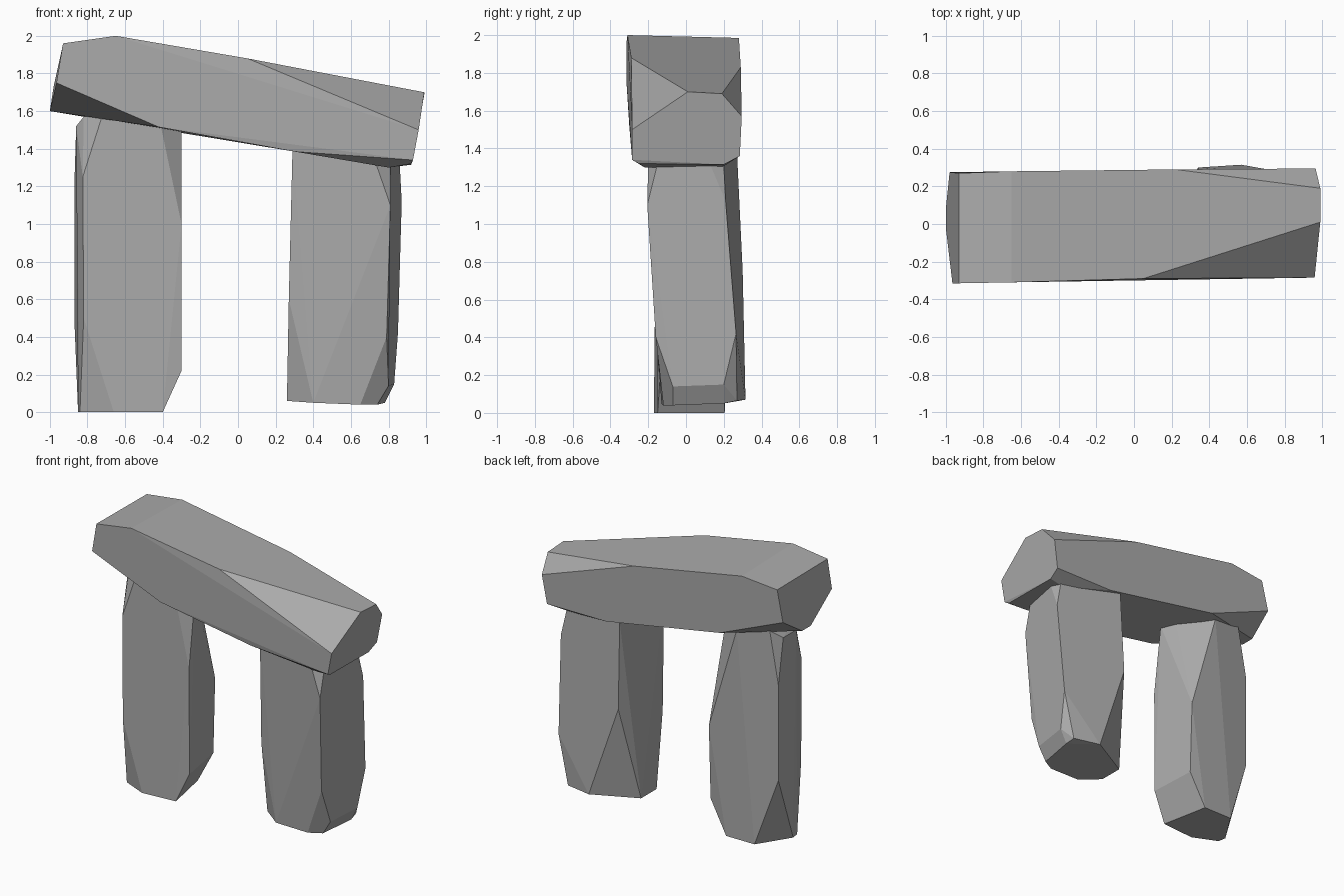
import bpy, bmesh
from math import radians

# Dark grey rock
rock = bpy.data.materials.new("rock")
rock.diffuse_color = (.41, .41, .41, 1)


def stone(name, corners):
    """Flat-faceted boulder: hull of its chiselled corners, near-flat facets merged."""
    bm = bmesh.new()
    for c in corners:
        bm.verts.new(c)
    res = bmesh.ops.convex_hull(bm, input=bm.verts)
    loose = {g for g in res["geom_interior"] + res["geom_unused"]
             if isinstance(g, bmesh.types.BMVert)}
    bmesh.ops.delete(bm, geom=list(loose), context='VERTS')
    bmesh.ops.dissolve_limit(bm, angle_limit=radians(5), verts=bm.verts, edges=bm.edges)
    bmesh.ops.recalc_face_normals(bm, faces=bm.faces)
    mesh = bpy.data.meshes.new(name)
    bm.to_mesh(mesh)
    bm.free()
    mesh.materials.append(rock)
    obj = bpy.data.objects.new(name, mesh)
    bpy.context.collection.objects.link(obj)
    return obj


# Sloping capstone
stone("capstone", [
    # left end
    (-.93, -.315, 1.96), (-.93, .27, 1.955), (-.965, -.315, 1.75),
    (-.98, .275, 1.73), (-1, -.02, 1.6), (-1, .08, 1.6),
    # top
    (-.65, -.31, 2.0), (-.65, .28, 1.985), (.05, -.29, 1.88), (.22, .29, 1.83),
    # right end
    (.99, .01, 1.7), (.99, .19, 1.69), (.96, -.285, 1.5), (.965, .295, 1.57),
    (.93, -.285, 1.34), (.93, .285, 1.36), (.92, -.25, 1.32), (.92, .2, 1.315),
    # underside
    (-.42, -.3, 1.515), (-.47, .28, 1.52), (.3, -.285, 1.385), (.45, .285, 1.36),
    (.8, -.22, 1.3), (.8, .19, 1.3)])

# Left upright
stone("left_upright", [
    # foot
    (-.66, -.17, 0), (-.4, -.15, 0), (-.47, .205, 0), (-.7, .205, 0),
    (-.85, -.03, 0), (-.84, -.09, 0),
    # shaft
    (-.3, -.135, .22), (-.34, .2, .24), (-.82, -.165, .5), (-.87, .17, .5),
    (-.3, -.14, 1.0), (-.34, .22, .78), (-.825, -.165, 1.25), (-.87, .17, 1.2),
    # head
    (-.41, -.15, 1.52), (-.3, -.07, 1.51), (-.35, .03, 1.51), (-.56, .21, 1.54),
    (-.8, .17, 1.58), (-.86, .1, 1.52), (-.72, -.15, 1.58), (-.82, -.09, 1.57),
    (-.86, -.05, 1.52)])

# Right upright
stone("right_upright", [
    # foot
    (.4, -.13, .05), (.65, -.12, .04), (.74, -.07, .04), (.78, .2, .05),
    (.77, .27, .065), (.57, .315, .07), (.26, .15, .06), (.26, -.03, .06),
    (.8, -.07, .14), (.83, .2, .15),
    # shaft
    (.27, -.115, .6), (.34, .3, .75), (.79, -.16, .4), (.85, .265, .42),
    (.81, -.205, 1.1), (.87, .21, 1.12),
    # head
    (.29, -.16, 1.41), (.35, .27, 1.38), (.73, -.2, 1.33), (.81, -.15, 1.32),
    (.86, .13, 1.31), (.83, .2, 1.31)])
